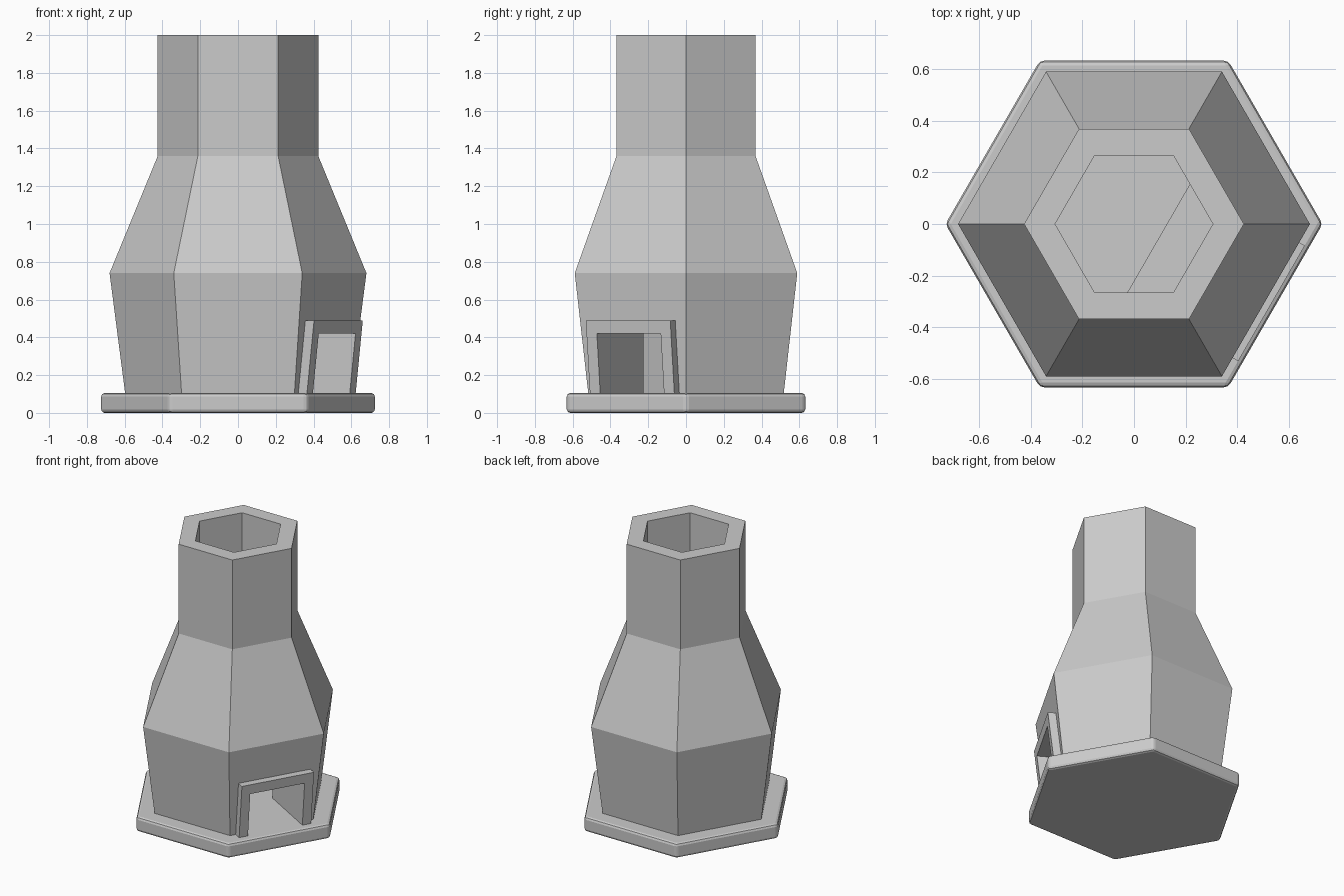
import bpy, bmesh
from math import cos, sin, pi, radians
from mathutils import Matrix

if "Cube" in bpy.data.objects:
    bpy.data.objects.remove(bpy.data.objects["Cube"])


def make_object(name, bm):
    bmesh.ops.recalc_face_normals(bm, faces=bm.faces)
    mesh = bpy.data.meshes.new(name)
    bm.to_mesh(mesh)
    bm.free()
    ob = bpy.data.objects.new(name, mesh)
    bpy.context.collection.objects.link(ob)
    return ob


def hex_loft(name, profile):
    """Spin a closed (radius, z) profile round the z axis in six steps."""
    bm = bmesh.new()
    rings = [[bm.verts.new((r * cos(i * pi / 3), r * sin(i * pi / 3), z))
              for i in range(6)] for r, z in profile]
    for a, b in zip(rings, rings[1:] + rings[:1]):
        for i in range(6):
            j = (i + 1) % 6
            bm.faces.new((a[i], a[j], b[j], b[i]))
    return make_object(name, bm)


def door_prism(name, outline, back, front):
    """Extrude a (sideways, z) outline along the door direction; the front leans with the wall."""
    bm = bmesh.new()
    far = [bm.verts.new((back, t, z)) for t, z in outline]
    near = [bm.verts.new((front + 0.1125 * (z - 0.1), t, z)) for t, z in outline]
    bm.faces.new(far)
    bm.faces.new(near)
    n = len(outline)
    for i in range(n):
        j = (i + 1) % n
        bm.faces.new((far[i], far[j], near[j], near[i]))
    bm.transform(Matrix.Rotation(radians(-30), 4, 'Z'))
    return make_object(name, bm)


# bevelled hexagonal base slab
bm = bmesh.new()
bmesh.ops.create_cone(bm, cap_ends=True, segments=6, radius1=0.729, radius2=0.729, depth=0.105,
                      matrix=Matrix.Translation((0, 0, 0.0525)) @ Matrix.Rotation(pi / 6, 4, 'Z'))
# put the corners on the x axis
if max(v.co.x for v in bm.verts) < 0.7:
    bm.transform(Matrix.Rotation(pi / 6, 4, 'Z'))
base = make_object("base_slab", bm)
bevel = base.modifiers.new("bevel", 'BEVEL')
bevel.width = 0.018
bevel.segments = 2

# hollow chimney body: outer wall going up, inner wall going down
body = hex_loft("chimney_body", [(0.597, 0.1), (0.68, 0.74), (0.425, 1.36), (0.425, 2.0),
                                 (0.305, 2.0), (0.305, 1.34), (0.556, 0.73), (0.477, 0.1)])

# doorway cut through the wall
cutter = door_prism("doorway_cutter", [(-0.23, 0.0), (0.23, 0.0), (0.23, 0.455), (-0.23, 0.455)],
                    0.2, 0.8)
cutter.hide_render = True
cutter.hide_viewport = True
cut = body.modifiers.new("doorway", 'BOOLEAN')
cut.operation = 'DIFFERENCE'
cut.solver = 'EXACT'
cut.object = cutter

# door surround running inward as a short tunnel
W, w, top, lintel, foot = 0.258, 0.195, 0.49, 0.42, 0.1
door_prism("door_surround", [(-W, foot), (-W, top), (W, top), (W, foot),
                             (w, foot), (w, lintel), (-w, lintel), (-w, foot)], 0.11, 0.57)
